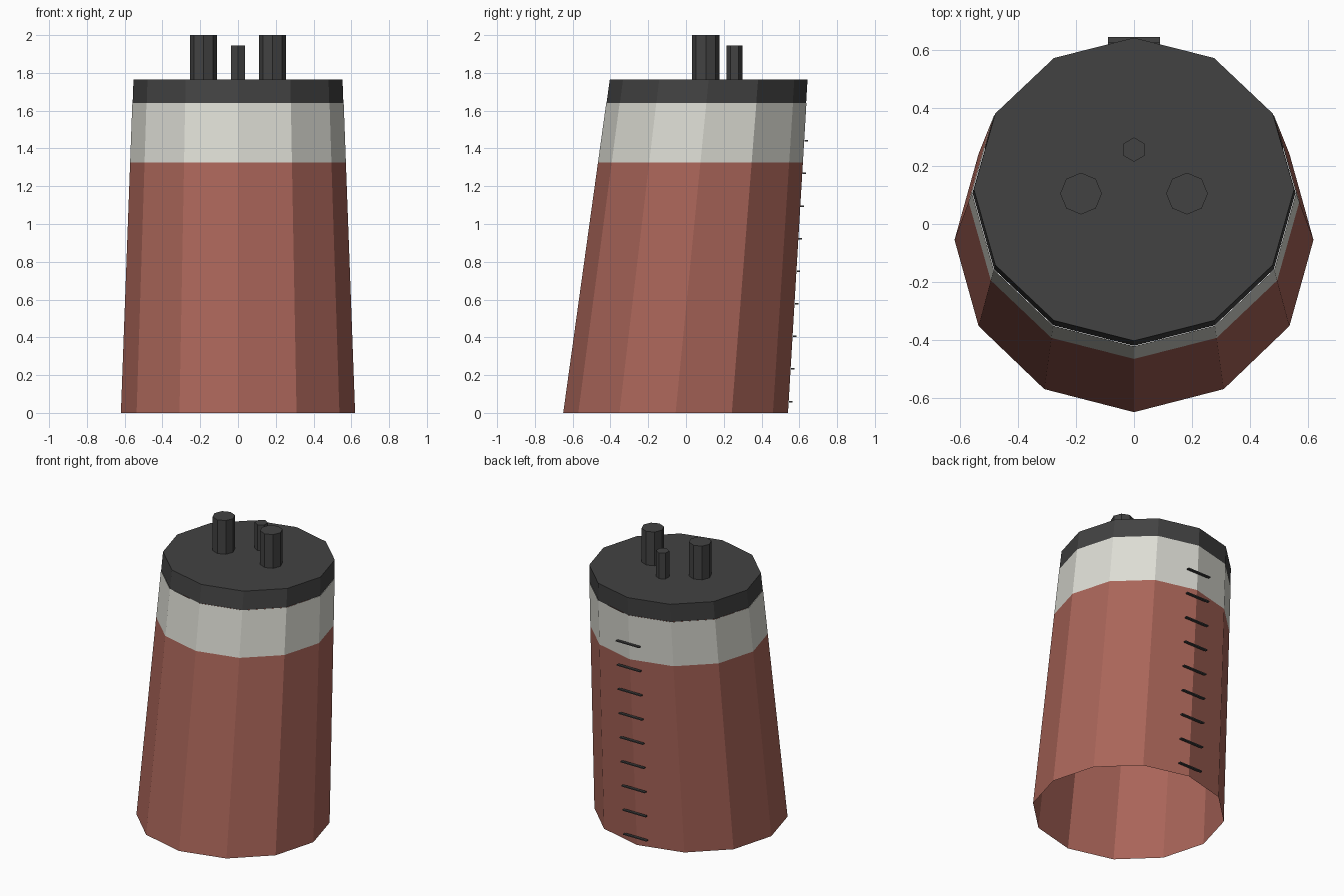
import bpy, bmesh, math

if "Cube" in bpy.data.objects:
    bpy.data.objects.remove(bpy.data.objects["Cube"])

SIDES = 12
Z_TOP = 1.765


def material(name, rgb):
    m = bpy.data.materials.new(name)
    m.diffuse_color = (*rgb, 1)
    m.use_nodes = True
    m.node_tree.nodes["Principled BSDF"].inputs["Base Color"].default_value = m.diffuse_color
    return m


RED = material("red_paint", (0.40, 0.13, 0.10))
PALE = material("pale_grey", (0.72, 0.72, 0.66))
DARK = material("dark_grey", (0.055, 0.055, 0.055))


def add_object(name, bm, mat):
    bmesh.ops.recalc_face_normals(bm, faces=bm.faces)
    mesh = bpy.data.meshes.new(name)
    bm.to_mesh(mesh)
    bm.free()
    mesh.materials.append(mat)
    ob = bpy.data.objects.new(name, mesh)
    bpy.context.collection.objects.link(ob)
    return ob


def ring(bm, z, grow=1.0):
    """12-sided section of the leaning, tapering body at height z."""
    t = z / Z_TOP
    rx = (0.62 - 0.065 * t) * grow
    ry = (0.595 - 0.07 * t) * grow
    cy = -0.055 + 0.175 * t
    return [bm.verts.new((rx * math.sin(a), cy - ry * math.cos(a), z))
            for a in (2 * math.pi * i / SIDES for i in range(SIDES))]


def section(name, z0, z1, mat, cap=False, grow=1.0):
    """Open tapered shell between two heights, optionally closed on top."""
    bm = bmesh.new()
    low, high = ring(bm, z0, grow), ring(bm, z1, grow)
    for i in range(SIDES):
        j = (i + 1) % SIDES
        bm.faces.new((low[i], low[j], high[j], high[i]))
    if cap:
        bm.faces.new(high)
    return add_object(name, bm, mat)


def post(name, x, y, r, sides, top, start):
    """Upright prism standing on the lid."""
    bm = bmesh.new()
    pts = [(x + r * math.cos(start + 2 * math.pi * i / sides),
            y + r * math.sin(start + 2 * math.pi * i / sides)) for i in range(sides)]
    low = [bm.verts.new((px, py, Z_TOP)) for px, py in pts]
    high = [bm.verts.new((px, py, top)) for px, py in pts]
    for i in range(sides):
        j = (i + 1) % sides
        bm.faces.new((low[i], low[j], high[j], high[i]))
    bm.faces.new(high)
    return add_object(name, bm, mat=DARK)


# Body, pale band and lid
section("lower_body", 0.0, 1.325, RED)
section("upper_band", 1.325, 1.64, PALE)
section("lid", 1.64, Z_TOP, DARK, cap=True, grow=0.997)

# Two thick posts and one thin post on the lid
for side, label in ((-1, "left"), (1, "right")):
    post(label + "_post", side * 0.183, 0.105, 0.072, 8, 2.0, 0)
post("small_post", 0, 0.257, 0.042, 6, 1.945, math.pi / 2)

# Level marks down the back corner
bm = bmesh.new()
for k in range(9):
    z = 0.06 + k * 0.1725
    y = 0.54 + 0.0595 * z + 0.011
    made = bmesh.ops.create_cube(bm, size=1)["verts"]
    bmesh.ops.scale(bm, vec=(0.18, 0.018, 0.008), verts=made)
    bmesh.ops.translate(bm, vec=(0, y, z), verts=made)
add_object("level_marks", bm, DARK)
